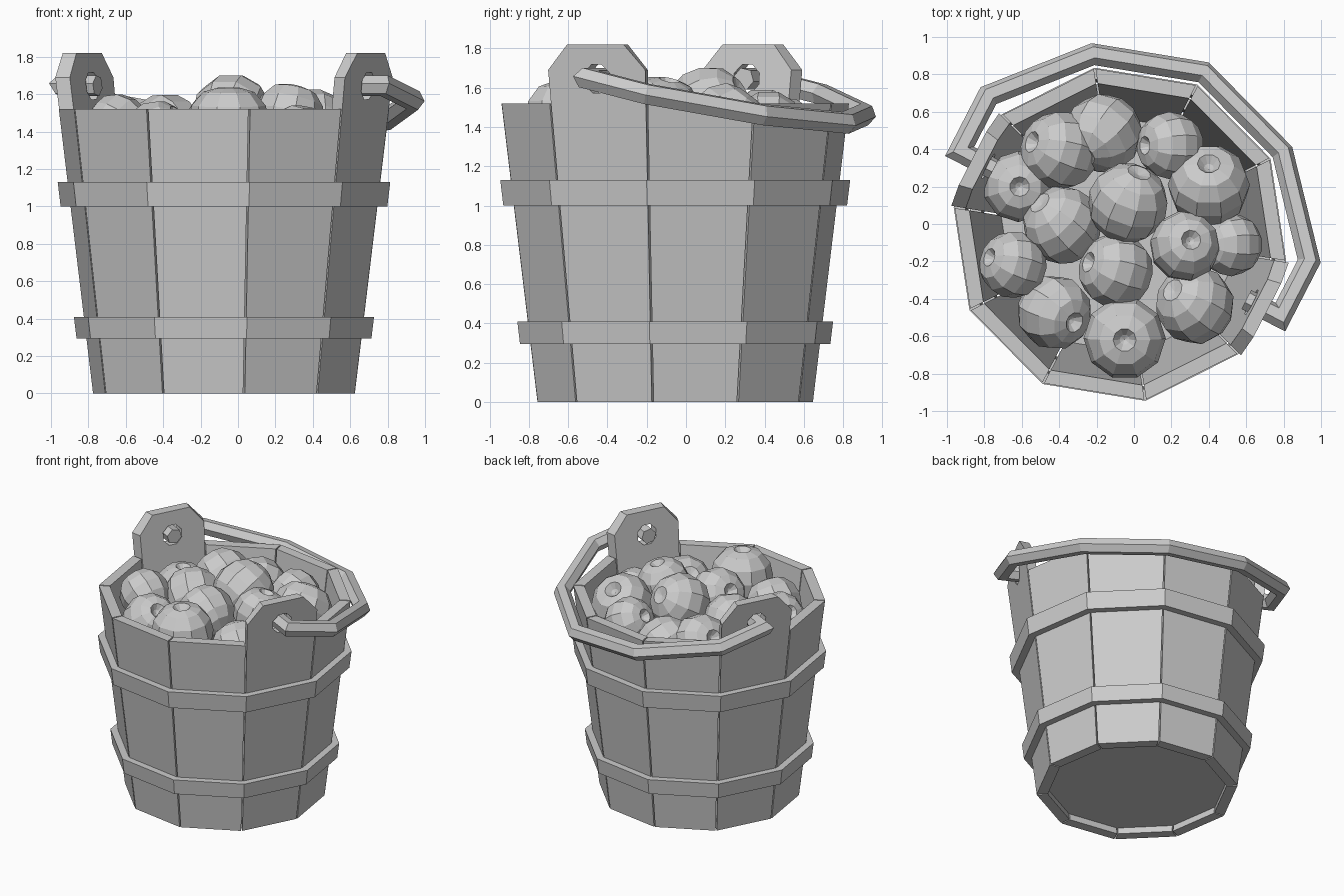
import bpy, bmesh, math
from mathutils import Vector

if "Cube" in bpy.data.objects:
    bpy.data.objects.remove(bpy.data.objects["Cube"])

N = 10
CENTRE = Vector((-0.075, -0.055, 0))
AXIS = math.radians(-27.3)            # direction of the handle pivots
COS, SIN = math.cos(math.pi / N), math.sin(math.pi / N)
WALL, GAP = 0.075, 0.005
PIVOT_Z = 1.645


def frame(a):
    return Vector((math.cos(a), math.sin(a), 0)), Vector((-math.sin(a), math.cos(a), 0))


def radius(z):
    return 0.71 + 0.122 * z


def make(name, verts, faces):
    me = bpy.data.meshes.new(name)
    me.from_pydata([tuple(v) for v in verts], [], faces)
    bm = bmesh.new()
    bm.from_mesh(me)
    bmesh.ops.remove_doubles(bm, verts=bm.verts, dist=1e-5)
    bmesh.ops.recalc_face_normals(bm, faces=bm.faces)
    bm.to_mesh(me)
    bm.free()
    ob = bpy.data.objects.new(name, me)
    bpy.context.collection.objects.link(ob)
    return ob


def skin(name, rings, closed=False):
    """Join equal rings of points; cap the ends unless closed."""
    n, m = len(rings[0]), len(rings)
    faces = [(i * n + j, i * n + (j + 1) % n,
              (i + 1) % m * n + (j + 1) % n, (i + 1) % m * n + j)
             for i in range(m if closed else m - 1) for j in range(n)]
    if not closed:
        faces += [tuple(range(n)), tuple(range((m - 1) * n, m * n))]
    return make(name, [p for r in rings for p in r], faces)


# Staves: outline of (width fraction, height), tapered and mitred
def stave(name, a, outline):
    nrm, tan = frame(a)
    outer, inner = [], []
    for f, z in outline:
        ap = radius(z) * COS
        s = f * (radius(z) * SIN - GAP)
        up = Vector((0, 0, z))
        outer.append(CENTRE + nrm * ap + tan * s + up)
        inner.append(CENTRE + nrm * (ap - WALL) + tan * s * (ap - WALL) / ap + up)
    return skin(name, [outer, inner])


SHORT = [(-1, 0), (1, 0), (1, 1.52), (-1, 1.52)]
TALL = [(-1, 0), (1, 0), (1, 1.69), (0.57, 1.82), (-0.57, 1.82), (-1, 1.69)]
for k in range(N):
    a = AXIS + k * 2 * math.pi / N
    if k % 5:
        stave(f"stave_{k}", a, SHORT)
        continue
    ear = stave(f"handle_stave_{k}", a, TALL)
    # Octagonal pivot hole
    nrm, tan = frame(a)
    rings = [[CENTRE + nrm * d + tan * 0.078 * math.cos(t) + Vector((0, 0, PIVOT_Z + 0.078 * math.sin(t)))
              for t in [(j + 0.5) * math.pi / 4 for j in range(8)]] for d in (0.6, 1.1)]
    cutter = skin(f"hole_cutter_{k}", rings)
    cutter.hide_render = True
    cutter.hide_viewport = True
    mod = ear.modifiers.new("hole", 'BOOLEAN')
    mod.operation = 'DIFFERENCE'
    mod.solver = 'EXACT'
    mod.object = cutter


# Hoops and base
def polygon(r, z):
    return [CENTRE + frame(AXIS + (k + 0.5) * 2 * math.pi / N)[0] * r + Vector((0, 0, z))
            for k in range(N)]


for name, z0, z1 in (("lower_hoop", 0.295, 0.41), ("upper_hoop", 1.0, 1.13)):
    skin(name, [polygon(radius(z0) - 0.01, z0), polygon(radius(z0) + 0.053, z0),
                polygon(radius(z1) + 0.053, z1), polygon(radius(z1) - 0.01, z1)], closed=True)
skin("base", [polygon(0.66, 0.05), polygon(0.665, 0.11)])

# Handle: hexagonal bar swept with mitred corners, resting on the back rim
U, V = frame(AXIS)
V = (V + Vector((0, 0, -0.23))).normalized()
NORMAL = U.cross(V)
half = [(0.76, 0), (0.965, 0), (0.965, 0.345), (0.57, 0.81)]
path = half + [(0, 1.0)] + [(-u, v) for u, v in reversed(half)]
pts = [Vector(p) for p in path]
rings = []
for i, p in enumerate(pts):
    d0 = (p - pts[i - 1]).normalized() if i else (pts[1] - p).normalized()
    d1 = (pts[i + 1] - p).normalized() if i < len(pts) - 1 else d0
    side = Vector((d0.y + d1.y, -d0.x - d1.x)).normalized()
    side /= side.dot(Vector((d0.y, -d0.x)))
    ring = []
    for j in range(6):
        c, s = 0.058 * math.cos(j * math.pi / 3), 0.058 * math.sin(j * math.pi / 3)
        q = p + side * c
        ring.append(CENTRE + Vector((0, 0, PIVOT_Z)) + U * q.x + V * q.y + NORMAL * s)
    rings.append(ring)
skin("handle", rings)

# Apples: dimpled profile revolved, each tipped so its dimple faces (dx, dy)
PROFILE = [(0, 0.7), (0.12, 0.76), (0.28, 0.93), (0.62, 0.83), (0.9, 0.5), (1, 0.08),
           (0.92, -0.36), (0.68, -0.7), (0.3, -0.9), (0, -0.82)]


def apple(name, x, y, z, r, dx, dy, up=1):
    tip = Vector((dx, dy, up * math.sqrt(max(0, 1 - dx * dx - dy * dy))))
    rot = tip.to_track_quat('Z', 'Y')
    rings = [[Vector((x, y, z)) + rot @ Vector((pr * r * math.cos(t), pr * r * math.sin(t), pz * r))
              for t in [j * math.pi / 5 for j in range(10)]] for pr, pz in PROFILE]
    return skin(name, rings[0:], closed=False)


APPLES = [
    (-0.17, 0.48, 1.35, 0.21, 0.5, 0.6, -1), (-0.39, 0.39, 1.38, 0.21, -0.8, 0.25, 1),
    (-0.62, 0.20, 1.31, 0.19, 0.05, 0.0, 1), (-0.39, 0.00, 1.40, 0.21, 0.6, -0.6, -1),
    (-0.03, 0.12, 1.50, 0.215, -0.3, -0.8, -1), (0.20, 0.42, 1.40, 0.18, -0.85, 0.0, 1),
    (0.40, 0.20, 1.40, 0.22, 0.0, 0.6, 1), (0.27, -0.12, 1.47, 0.19, 0.2, 0.2, 1),
    (0.51, -0.11, 1.36, 0.17, 0.8, 0.0, -1), (0.32, -0.43, 1.34, 0.21, 0.6, -0.4, -1),
    (-0.09, -0.25, 1.43, 0.20, -0.83, 0.25, 1), (-0.64, -0.22, 1.42, 0.18, -0.8, 0.25, 1),
    (-0.43, -0.47, 1.36, 0.20, 0.6, -0.3, 1), (-0.05, -0.61, 1.43, 0.22, 0.0, -0.05, 1),
]
for i, spec in enumerate(APPLES):
    apple(f"apple_{i + 1}", *spec)
